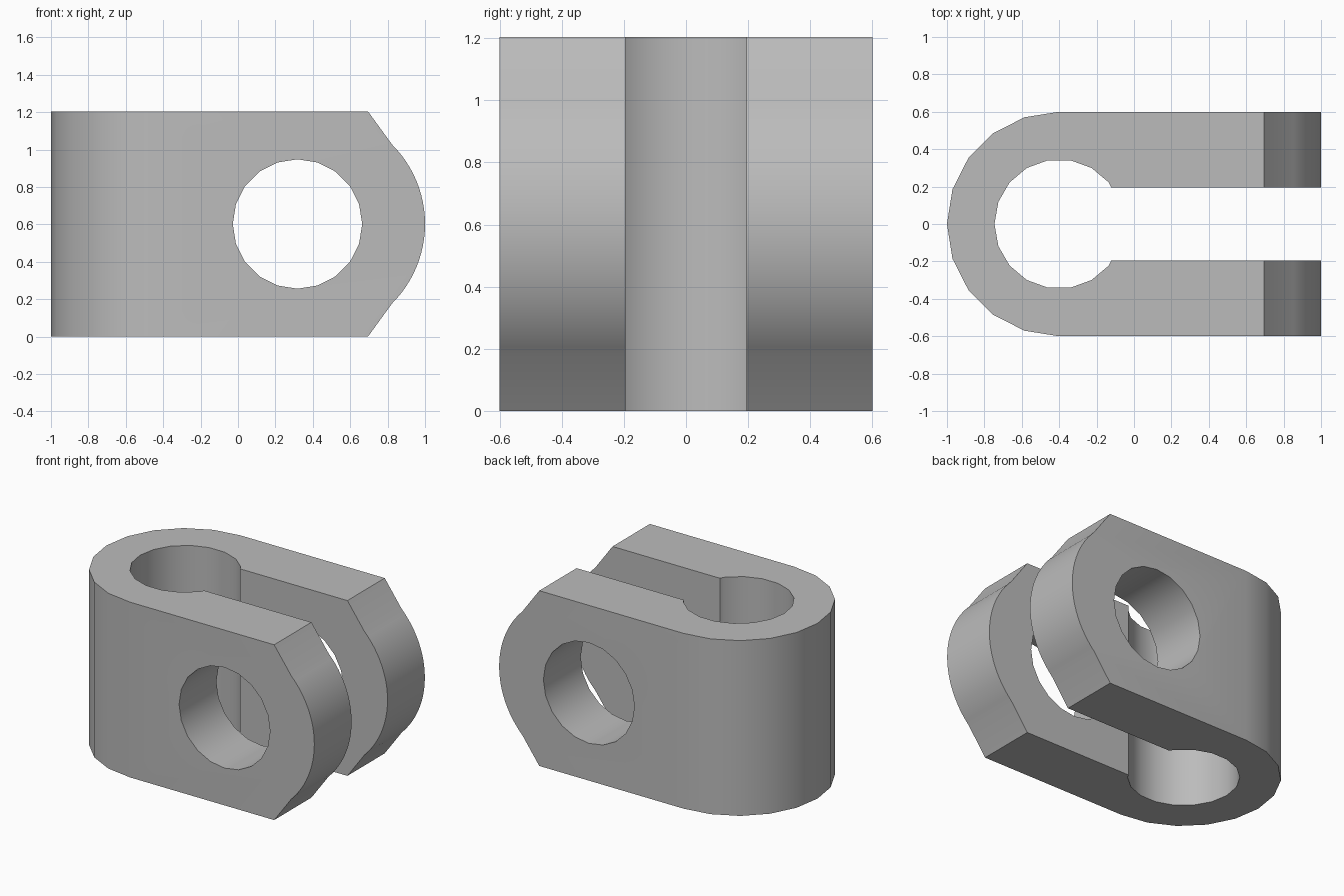
import bpy, bmesh
from math import cos, sin, radians
from mathutils import Vector

cube = bpy.data.objects.get("Cube")
if cube:
    bpy.data.objects.remove(cube, do_unlink=True)

HEIGHT = 1.204
MID = HEIGHT / 2
GAP = 0.195      # half width of the slot
END_R = 0.6      # radius of both rounded ends
BORE_R = 0.346   # radius of both holes

grey = bpy.data.materials.new("grey")
grey.use_nodes = True
grey.diffuse_color = (0.5, 0.5, 0.5, 1)
grey.node_tree.nodes["Principled BSDF"].inputs["Base Color"].default_value = (0.5, 0.5, 0.5, 1)


def arc(cx, cy, r, start, end, steps):
    angles = [radians(start + (end - start) * i / steps) for i in range(steps + 1)]
    return [(cx + r * cos(a), cy + r * sin(a)) for a in angles]


def prism(name, points, direction):
    """Extrude a closed outline of 3D points along a direction."""
    bm = bmesh.new()
    face = bm.faces.new([bm.verts.new(p) for p in points])
    new = bmesh.ops.extrude_face_region(bm, geom=[face])["geom"]
    verts = [v for v in new if isinstance(v, bmesh.types.BMVert)]
    bmesh.ops.translate(bm, verts=verts, vec=Vector(direction))
    bmesh.ops.recalc_face_normals(bm, faces=bm.faces)
    mesh = bpy.data.meshes.new(name)
    bm.to_mesh(mesh)
    bm.free()
    mesh.materials.append(grey)
    obj = bpy.data.objects.new(name, mesh)
    bpy.context.collection.objects.link(obj)
    return obj


def combine(target, cutter, operation):
    mod = target.modifiers.new(cutter.name, 'BOOLEAN')
    mod.operation = operation
    mod.solver = 'EXACT'
    mod.object = cutter
    bpy.context.view_layer.objects.active = target
    bpy.ops.object.modifier_apply(modifier=mod.name)
    bpy.data.objects.remove(cutter, do_unlink=True)


# U-shaped body: rounded back, round bore and open slot
outer = arc(-0.4, 0, END_R, 90, 270, 10)
bore = arc(-0.4, 0, BORE_R, 40, 320, 14)
mouth = -0.121
inner = [(1, GAP), (mouth, GAP)] + bore + [(mouth, -GAP), (1, -GAP)]
outline = [(1, END_R)] + outer + [(1, -END_R)] + inner[::-1]
clevis = prism("clevis_body", [(x, y, 0) for x, y in outline], (0, 0, HEIGHT))

# Side profile: slanted corners leading into a rounded nose
nose = arc(0.4, MID, END_R, -45, 45, 24)
side = [(-1.2, -0.1), (0.622, -0.1), (0.695, 0)] + nose + [
    (0.695, HEIGHT), (0.622, HEIGHT + 0.1), (-1.2, HEIGHT + 0.1)]
combine(clevis, prism("nose_shape", [(x, -1, z) for x, z in side], (0, 2, 0)), 'INTERSECT')

# Pin hole through both arms
hole = arc(0.318, MID, BORE_R, 0, 342, 19)
combine(clevis, prism("pin_hole", [(x, -1, z) for x, z in hole], (0, 2, 0)), 'DIFFERENCE')

# Smooth curves with crisp edges
bpy.ops.object.select_all(action='DESELECT')
clevis.select_set(True)
bpy.context.view_layer.objects.active = clevis
bpy.ops.object.shade_smooth_by_angle(angle=radians(30))
